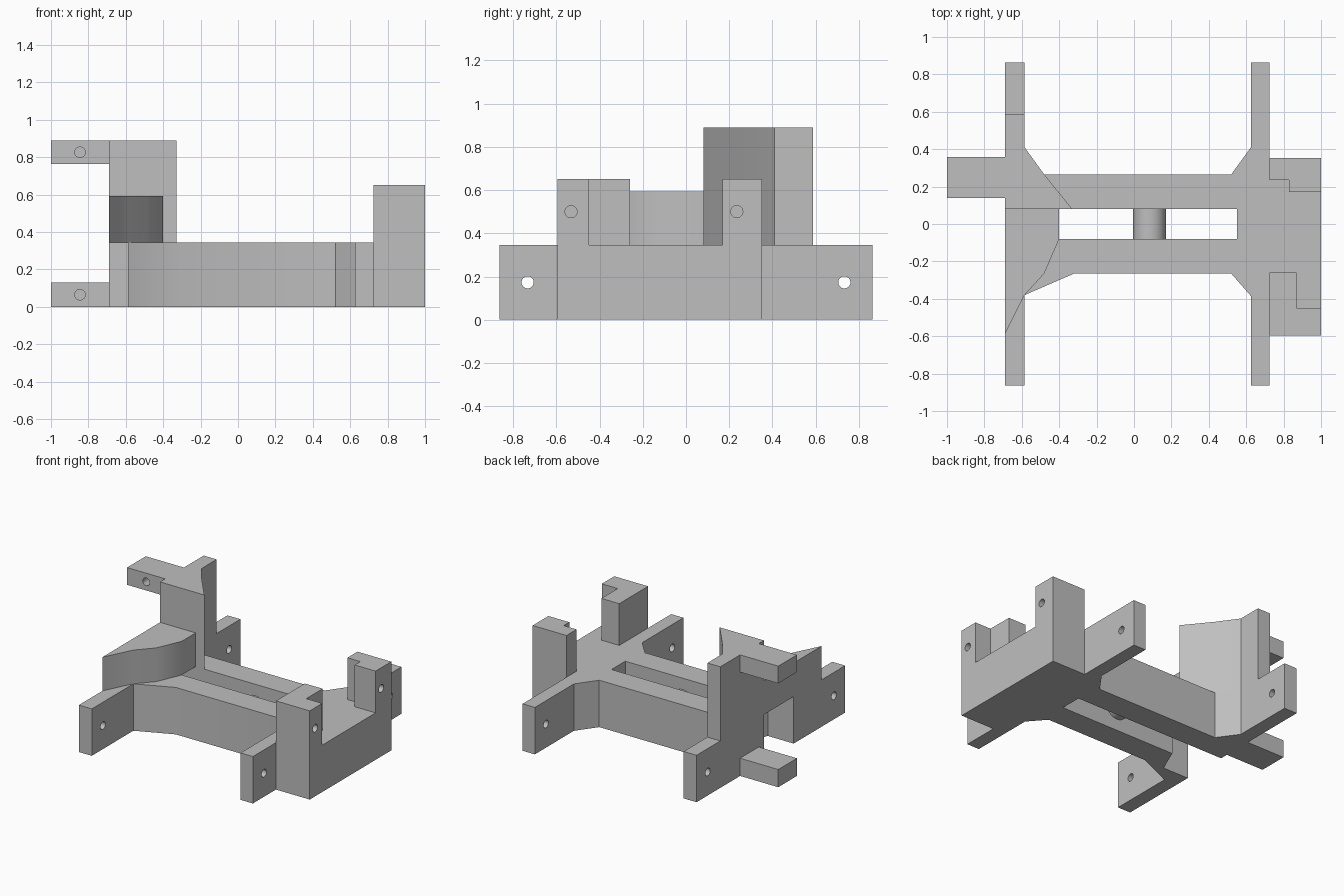
import bpy, bmesh, math
from mathutils import Matrix

cube = bpy.data.objects.get("Cube")
if cube:
    bpy.data.objects.remove(cube, do_unlink=True)

grey = bpy.data.materials.new("light_grey")
grey.use_nodes = True
GREY = (0.52, 0.52, 0.52, 1)
grey.diffuse_color = GREY
grey.node_tree.nodes["Principled BSDF"].inputs["Base Color"].default_value = GREY


def add_object(name, bm):
    bmesh.ops.recalc_face_normals(bm, faces=bm.faces)
    mesh = bpy.data.meshes.new(name)
    bm.to_mesh(mesh)
    bm.free()
    mesh.materials.append(grey)
    obj = bpy.data.objects.new(name, mesh)
    bpy.context.collection.objects.link(obj)
    return obj


def prism(name, outline, z0, z1):
    """Extrude a plan outline from z0 to z1."""
    bm = bmesh.new()
    face = bm.faces.new([bm.verts.new((x, y, z0)) for x, y in outline])
    top = bmesh.ops.extrude_face_region(bm, geom=[face])["geom"]
    verts = [v for v in top if isinstance(v, bmesh.types.BMVert)]
    bmesh.ops.translate(bm, verts=verts, vec=(0, 0, z1 - z0))
    return add_object(name, bm)


def box(name, x0, x1, y0, y1, z0, z1):
    return prism(name, [(x0, y0), (x1, y0), (x1, y1), (x0, y1)], z0, z1)


def rod(name, centre, radius, length, axis):
    """Cylinder lying along the x or y axis."""
    bm = bmesh.new()
    turn = Matrix.Rotation(math.pi / 2, 4, "Y" if axis == "x" else "X")
    bmesh.ops.create_cone(bm, cap_ends=True, segments=32, radius1=radius,
                          radius2=radius, depth=length,
                          matrix=Matrix.Translation(centre) @ turn)
    return add_object(name, bm)


def drill(obj, centre, length, axis):
    """Cut one screw hole."""
    cutter = rod("hole_cutter", centre, HOLE, length, axis)
    mod = obj.modifiers.new("hole", "BOOLEAN")
    mod.operation, mod.solver, mod.object = "DIFFERENCE", "EXACT", cutter
    bpy.context.view_layer.objects.active = obj
    bpy.ops.object.modifier_apply(modifier=mod.name)
    bpy.data.objects.remove(cutter, do_unlink=True)


HOLE = 0.028
DECK = 0.345              # top of the base
L0, L1 = -0.69, -0.585    # left arm pair in x
R0, R1 = 0.625, 0.725     # right arm pair in x
ARM, BEAM, SLOT = 0.863, 0.265, 0.08
parts = []

# Base frame: two beams, four arms, end block and open slot in one outline
base = prism("base_frame", [
    (L0, -ARM), (L1, -ARM), (L1, -0.38), (-0.32, -BEAM), (0.52, -BEAM),
    (R0, -0.385), (R0, -ARM), (R1, -ARM), (R1, -0.595), (1, -0.595),
    (1, 0.352), (R1, 0.352), (R1, ARM), (R0, ARM), (R0, 0.41),
    (0.52, BEAM), (-0.48, BEAM), (L1, 0.41), (L1, ARM), (L0, ARM),
    (L0, SLOT), (0.55, SLOT), (0.55, -SLOT), (-0.40, -SLOT),
    (-0.48, -BEAM), (L0, -BEAM)], 0, DECK)
for side in (-1, 1):
    for x in ((L0 + L1) / 2, (R0 + R1) / 2):
        drill(base, (x, side * 0.733, 0.173), 0.2, "x")
parts.append(base)

# Tall rear tower and lower bridge over the gap
parts.append(prism("tall_tower", [
    (L0, SLOT), (-0.33, SLOT), (-0.48, BEAM), (L1, 0.41),
    (L1, 0.587), (L0, 0.587)], DECK, 0.89))
parts.append(prism("bridge_block", [
    (L0, SLOT), (L0, -0.59), (L1, -0.38), (-0.48, -BEAM),
    (-0.40, -SLOT), (-0.40, SLOT)], DECK, 0.593))

# Pair of prongs with blind holes on the front side
for name, z0, z1 in (("lower_prong", 0, 0.13), ("upper_prong", 0.763, 0.89)):
    prong = box(name, -1, L0, 0.14, 0.357, z0, z1)
    drill(prong, (-0.845, 0.14, (z0 + z1) / 2), 0.24, "y")
    parts.append(prong)

# L-shaped posts on the end block
front_post = prism("front_post", [
    (R1, -0.595), (1, -0.595), (1, -0.45), (0.87, -0.45),
    (0.87, -0.26), (R1, -0.26)], DECK, 0.652)
drill(front_post, (1, -0.532, 0.5), 0.24, "x")
back_post = prism("back_post", [
    (1, 0.17), (1, 0.352), (R1, 0.352), (R1, 0.235),
    (0.83, 0.235), (0.83, 0.17)], DECK, 0.652)
drill(back_post, (1, 0.235, 0.5), 0.24, "x")
parts += [front_post, back_post]

# Round cross bar in the slot
parts.append(rod("cross_bar", (0.083, 0, 0.173), 0.088, 2 * SLOT, "y"))

# Smooth the gentle bends, keep corners sharp
bpy.ops.object.select_all(action="DESELECT")
for part in parts:
    part.select_set(True)
bpy.context.view_layer.objects.active = base
bpy.ops.object.shade_smooth_by_angle(angle=math.radians(30))
